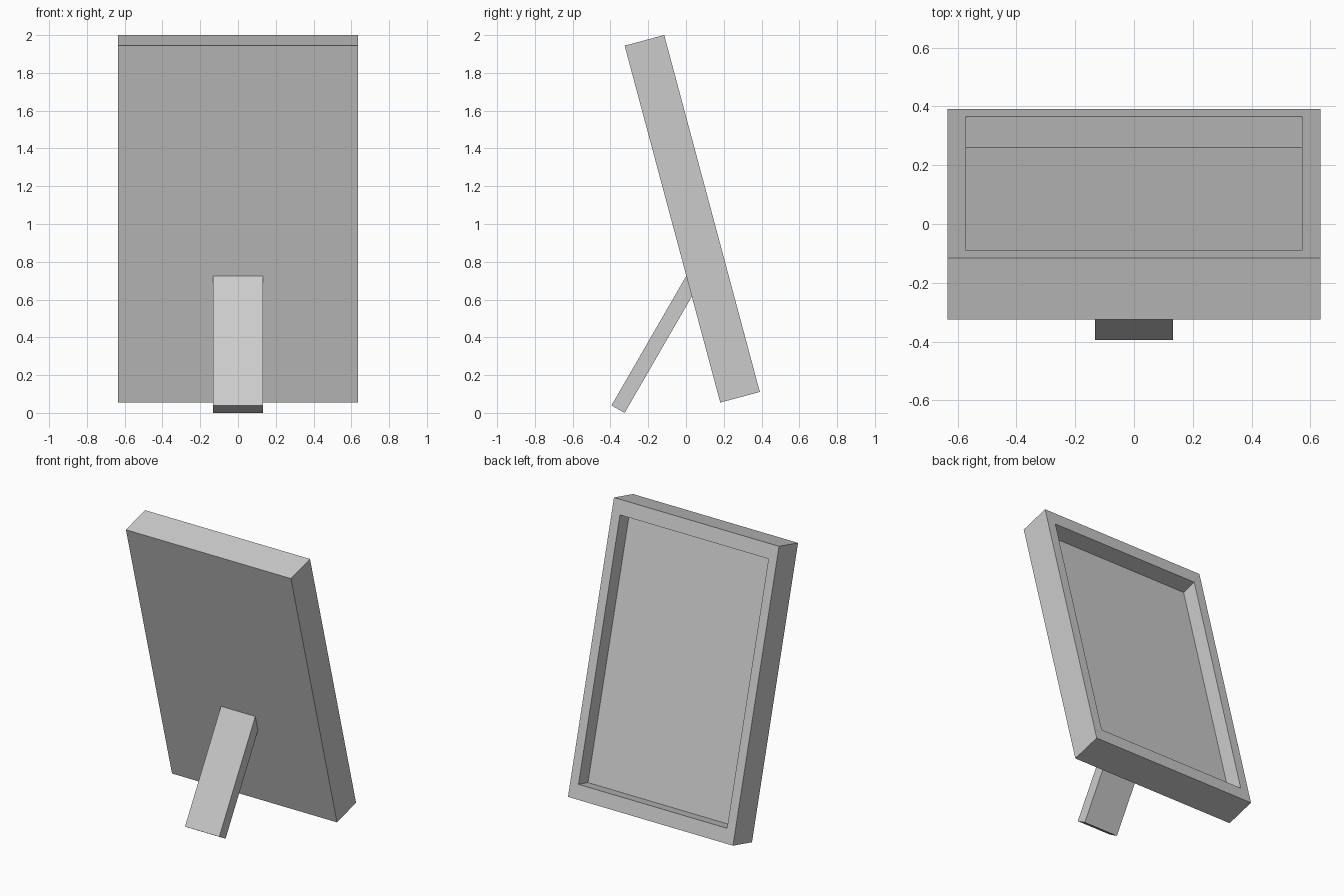
import bpy, bmesh
from math import radians
from mathutils import Matrix, Vector

if "Cube" in bpy.data.objects:
    bpy.data.objects.remove(bpy.data.objects["Cube"])


def tilted_box(name, size, center, tilt, recess=None):
    """Box leaning about x; recess = (scale, depth) sinks a panel into its +y face."""
    bm = bmesh.new()
    bmesh.ops.create_cube(bm, size=1)
    bmesh.ops.scale(bm, vec=size, verts=bm.verts)
    if recess:
        scale, depth = recess
        face = max(bm.faces, key=lambda f: f.calc_center_median().y)
        face = bmesh.ops.extrude_discrete_faces(bm, faces=[face])["faces"][0]
        bmesh.ops.scale(bm, vec=(scale, 1, scale), verts=face.verts)
        face = bmesh.ops.extrude_discrete_faces(bm, faces=[face])["faces"][0]
        bmesh.ops.translate(bm, vec=(0, -depth, 0), verts=face.verts)
    bmesh.ops.recalc_face_normals(bm, faces=bm.faces)
    bm.transform(Matrix.Translation(Vector(center)) @ Matrix.Rotation(radians(tilt), 4, 'X'))
    mesh = bpy.data.meshes.new(name)
    bm.to_mesh(mesh)
    bm.free()
    obj = bpy.data.objects.new(name, mesh)
    bpy.context.collection.objects.link(obj)
    return obj


# Leaning picture frame with the picture area sunk to half its thickness
tilted_box("picture_frame", (1.27, 0.217, 1.956), (0, 0.033, 1.0275), 15, (0.9, 0.1085))

# Rear prop leg, its square top end buried in the frame
tilted_box("support_leg", (0.264, 0.08, 0.795), (0, -0.161, 0.364), -30)
